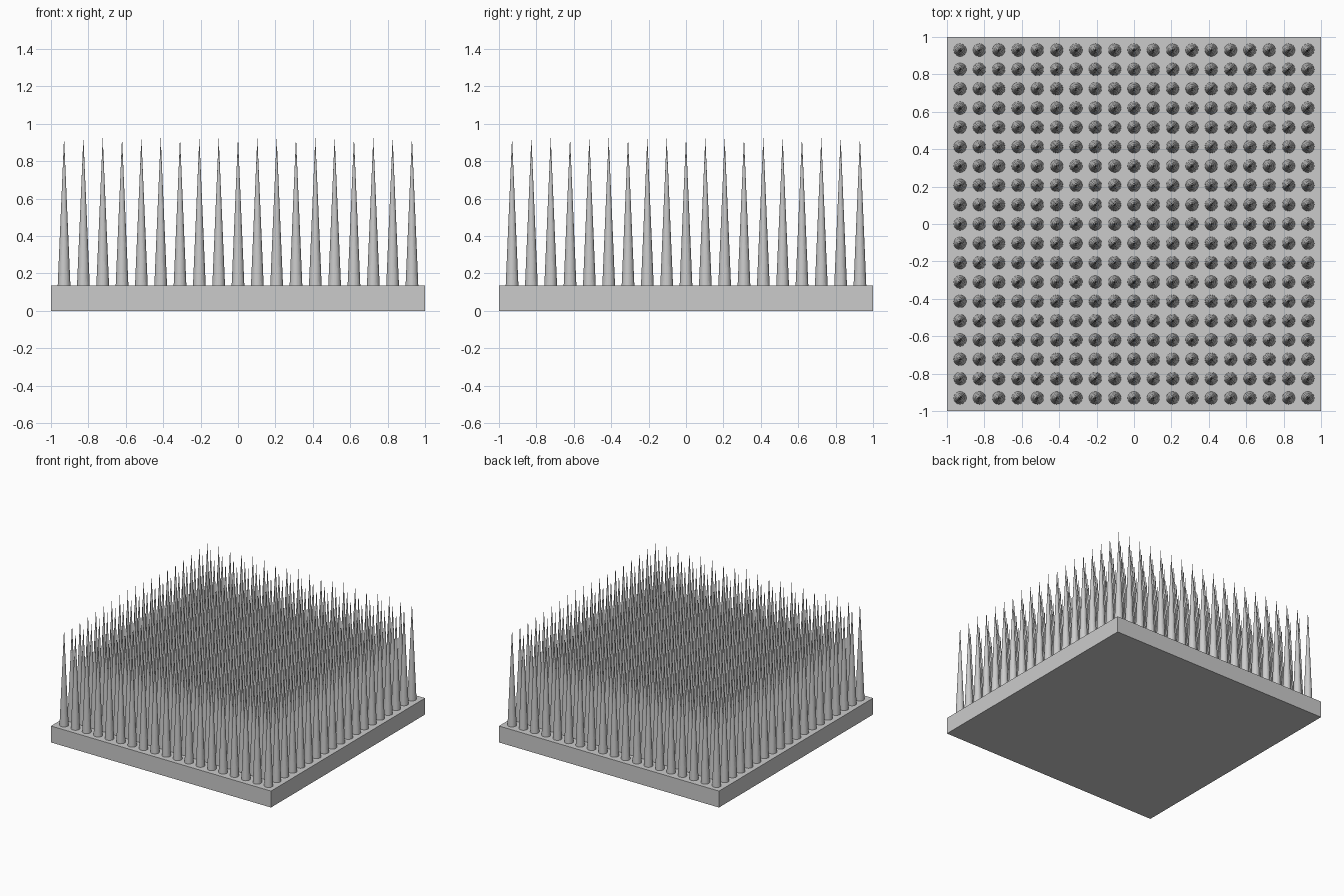
import bpy
import bmesh
from mathutils import Matrix

cube = bpy.data.objects.get("Cube")
if cube:
    bpy.data.objects.remove(cube, do_unlink=True)

BASE_TOP = 0.135
TIP = 0.93
COUNT = 19
REACH = 0.93
RADIUS = 0.034

grey = bpy.data.materials.new("plain grey")
grey.use_nodes = True
colour = (0.6, 0.6, 0.6, 1)
grey.diffuse_color = colour
grey.node_tree.nodes["Principled BSDF"].inputs["Base Color"].default_value = colour


def add_object(name, bm):
    mesh = bpy.data.meshes.new(name)
    bm.to_mesh(mesh)
    bm.free()
    mesh.materials.append(grey)
    obj = bpy.data.objects.new(name, mesh)
    bpy.context.collection.objects.link(obj)
    return obj


# Square base slab
bm = bmesh.new()
bmesh.ops.create_cube(bm, size=1, matrix=Matrix.Translation((0, 0, BASE_TOP / 2))
                      @ Matrix.Diagonal((2, 2, BASE_TOP, 1)))
add_object("base_plate", bm)

# One row of pointed cones, shared by every row
bm = bmesh.new()
step = 2 * REACH / (COUNT - 1)
height = TIP - BASE_TOP
for i in range(COUNT):
    bmesh.ops.create_cone(bm, cap_ends=True, segments=32, radius1=RADIUS, radius2=0,
                          depth=height,
                          matrix=Matrix.Translation((-REACH + i * step, 0, BASE_TOP + height / 2)))
first_row = add_object("spike_row_1", bm)
first_row.location.y = -REACH

# Repeat the row from front to back
for j in range(1, COUNT):
    row = bpy.data.objects.new(f"spike_row_{j + 1}", first_row.data)
    row.location.y = -REACH + j * step
    bpy.context.collection.objects.link(row)
